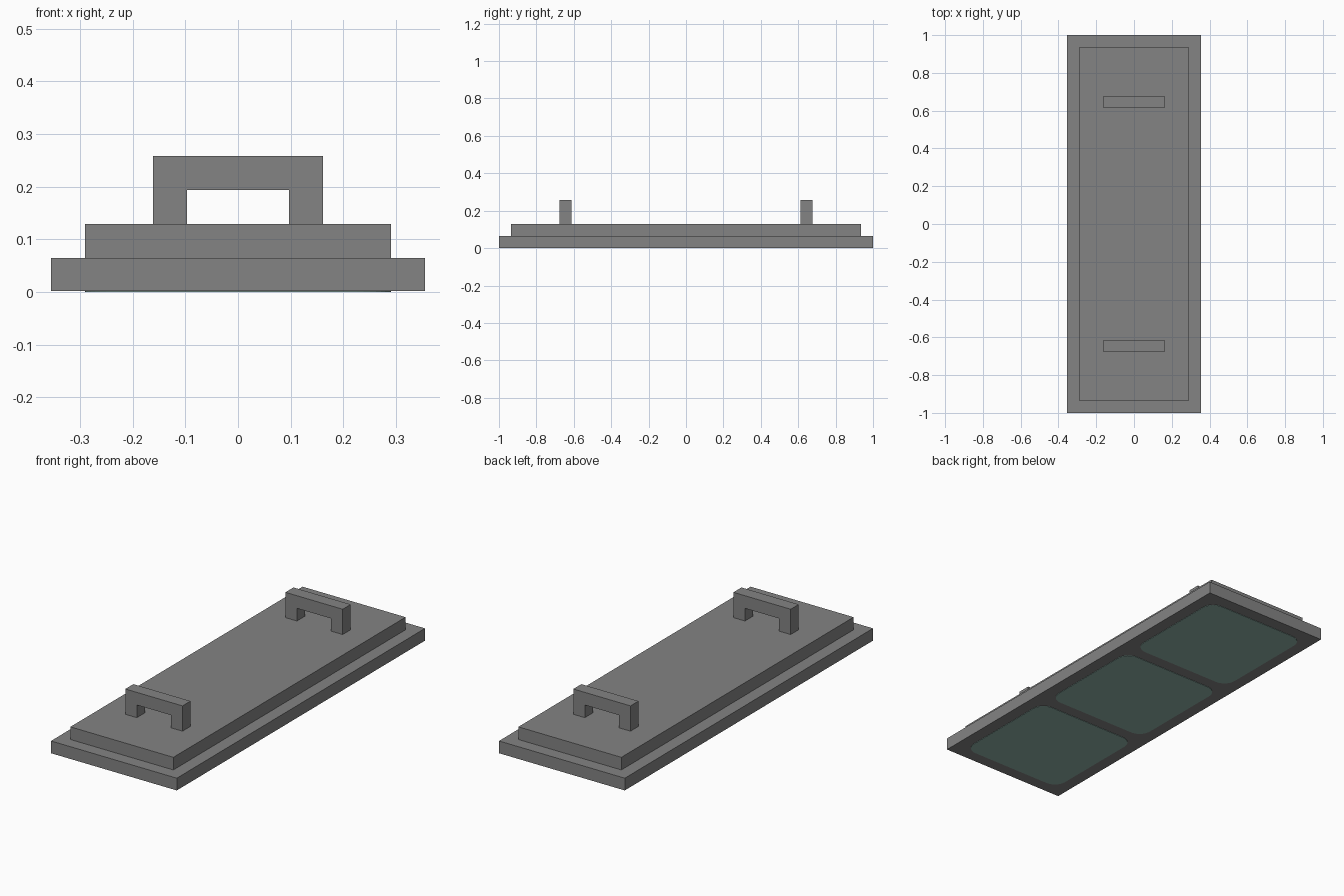
import bpy
import bmesh
import math

if "Cube" in bpy.data.objects:
    bpy.data.objects.remove(bpy.data.objects["Cube"], do_unlink=True)

U = 2 / 31        # one module: the whole piece is 31 modules long
SKIN = 0.002      # thickness of the inlay plates


def material(name, rgb):
    mat = bpy.data.materials.new(name)
    mat.use_nodes = True
    mat.diffuse_color = (*rgb, 1)
    mat.node_tree.nodes["Principled BSDF"].inputs["Base Color"].default_value = (*rgb, 1)
    return mat


GREY = material("casing grey", (0.23, 0.23, 0.23))
GREEN = material("panel green", (0.28, 0.45, 0.40))


def prism(name, outline, offset, mat):
    """Extrude a closed outline of 3D points along an offset vector."""
    bm = bmesh.new()
    face = bm.faces.new([bm.verts.new(p) for p in outline])
    ext = bmesh.ops.extrude_face_region(bm, geom=[face])
    moved = [g for g in ext["geom"] if isinstance(g, bmesh.types.BMVert)]
    bmesh.ops.translate(bm, verts=moved, vec=offset)
    bmesh.ops.recalc_face_normals(bm, faces=bm.faces)
    mesh = bpy.data.meshes.new(name)
    bm.to_mesh(mesh)
    bm.free()
    mesh.materials.append(mat)
    obj = bpy.data.objects.new(name, mesh)
    bpy.context.collection.objects.link(obj)
    return obj


def slab(name, hx, hy, z0, z1):
    outline = [(-hx, -hy, z0), (hx, -hy, z0), (hx, hy, z0), (-hx, hy, z0)]
    return prism(name, outline, (0, 0, z1 - z0), GREY)


def rounded_square(cy, half, radius, steps=8):
    points = []
    for i, (sx, sy) in enumerate([(1, 1), (-1, 1), (-1, -1), (1, -1)]):
        for s in range(steps + 1):
            a = math.pi / 2 * (i + s / steps)
            points.append((sx * (half - radius) + radius * math.cos(a),
                           cy + sy * (half - radius) + radius * math.sin(a), 0))
    return points


# Stepped casing
slab("base_slab", 5.5 * U, 15.5 * U, SKIN, U)
slab("upper_slab", 4.5 * U, 14.5 * U, U, 2 * U)

# Arched carrying handles near both ends
arch = [(-2.5, 2), (-1.5, 2), (-1.5, 3), (1.5, 3), (1.5, 2), (2.5, 2), (2.5, 4), (-2.5, 4)]
for name, y in (("front_handle", -10.5), ("back_handle", 9.5)):
    prism(name, [(x * U, y * U, z * U) for x, z in arch], (0, U, 0), GREY)

# Three rounded panels on the underside
for name, cy in (("front_panel", -10), ("middle_panel", 0), ("back_panel", 10)):
    prism(name, rounded_square(cy * U, 4.5 * U, U), (0, 0, SKIN), GREEN)
